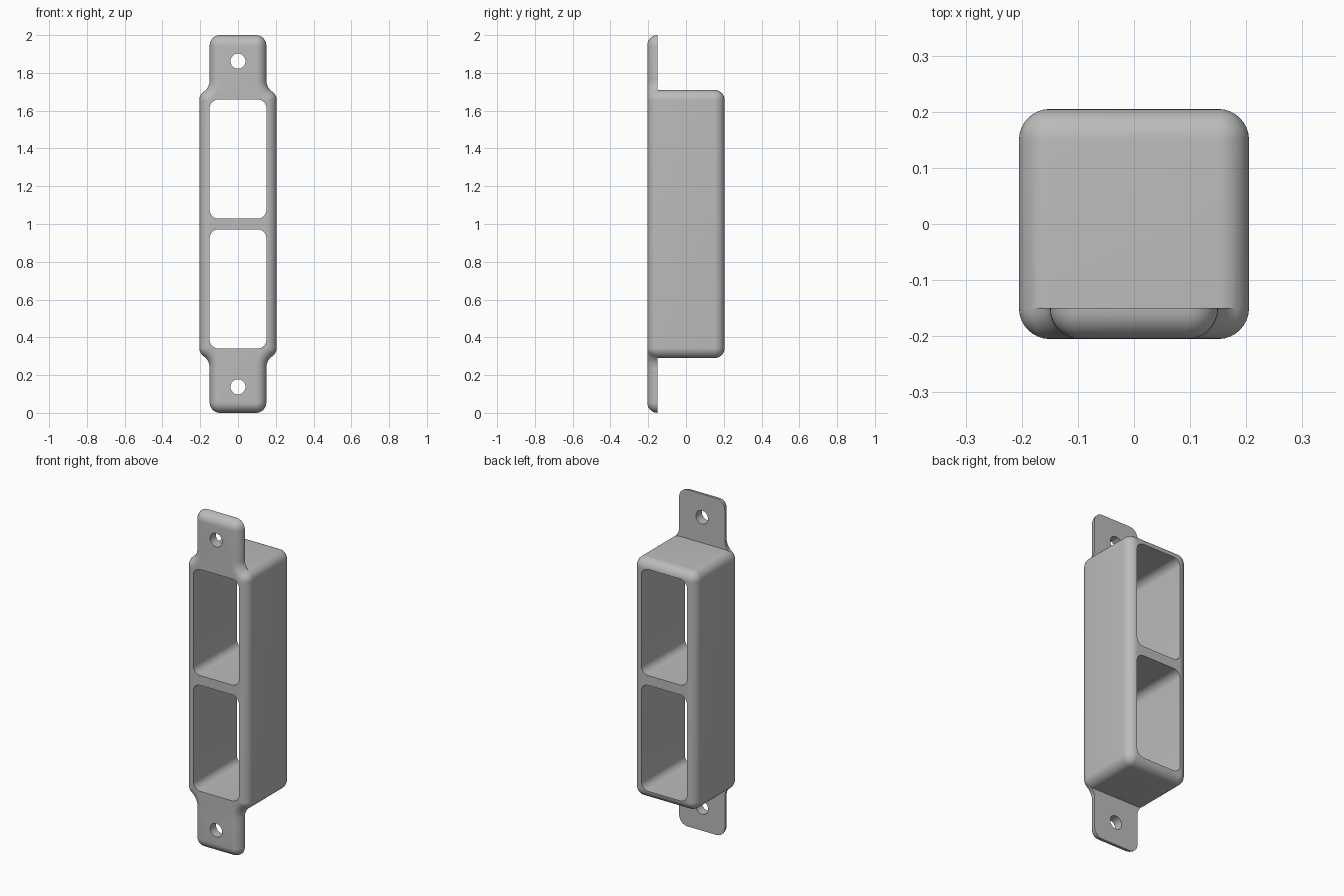
import bpy, bmesh, math
from math import cos, sin, pi

if "Cube" in bpy.data.objects:
    bpy.data.objects.remove(bpy.data.objects["Cube"])

HALF, TAB, R, COVE = 0.205, 0.15, 0.055, 0.075   # half widths and radii
BODY_TOP, MID = 1.71, 1.0
PLATE_BACK = -HALF + R
STEPS = 8

grey = bpy.data.materials.new("plain grey")
grey.use_nodes = True
COLOR = (0.5, 0.5, 0.5, 1)
grey.diffuse_color = COLOR
grey.node_tree.nodes["Principled BSDF"].inputs["Base Color"].default_value = COLOR


def arc(cx, cz, r, start, end, steps=STEPS, flip=1):
    """Points on an arc as (x, z, outward normal x, outward normal z)."""
    out = []
    for i in range(steps + 1):
        t = start + (end - start) * i / steps
        out.append((cx + r * cos(t), cz + r * sin(t), flip * cos(t), flip * sin(t)))
    return out


def mirrored(quarter, mid=MID):
    """Complete an upper right quarter outline on all four sides."""
    half = quarter + [(x, 2 * mid - z, nx, -nz) for x, z, nx, nz in reversed(quarter)]
    return half + [(-x, z, -nx, nz) for x, z, nx, nz in reversed(half)]


def loft(name, outline, layers):
    """Solid through copies of the outline, each a (y, inset) pair."""
    bm = bmesh.new()
    rings = [[bm.verts.new((x - nx * d, y, z - nz * d)) for x, z, nx, nz in outline]
             for y, d in layers]
    n = len(outline)
    for a, b in zip(rings, rings[1:]):
        for i in range(n):
            bm.faces.new((a[i], a[(i + 1) % n], b[(i + 1) % n], b[i]))
    bm.faces.new(rings[0])
    bm.faces.new(rings[-1])
    bmesh.ops.remove_doubles(bm, verts=bm.verts, dist=1e-5)
    bmesh.ops.recalc_face_normals(bm, faces=bm.faces)
    mesh = bpy.data.meshes.new(name)
    bm.to_mesh(mesh)
    bm.free()
    mesh.materials.append(grey)
    ob = bpy.data.objects.new(name, mesh)
    bpy.context.collection.objects.link(ob)
    return ob


def combine(target, other, operation):
    mod = target.modifiers.new(operation.lower(), "BOOLEAN")
    mod.operation, mod.object, mod.solver = operation, other, "EXACT"
    bpy.context.view_layer.objects.active = target
    bpy.ops.object.modifier_apply(modifier=mod.name)
    bpy.data.objects.remove(other)


def rounding(y, direction):
    """Layers of a quarter-round edge, from the full outline to the flat face."""
    angles = [i * pi / 2 / STEPS for i in range(STEPS + 1)]
    return [(y + direction * R * sin(a), R * (1 - cos(a))) for a in angles]


# Front plate: tab corner, cove into the shoulder, shoulder corner
px, pz = HALF - R, BODY_TOP - R
cz = pz + math.sqrt((COVE + R) ** 2 - COVE ** 2)
join = math.atan2(cz - pz, COVE)
shoulder = arc(px, pz, R, join, 0)
tab = arc(TAB - R, 2 - R, R, pi / 2, 0)
cove = arc(TAB + COVE, cz, COVE, pi, pi + join, flip=-1)
housing = loft("socket_housing", mirrored(tab + cove + shoulder[1:]),
               rounding(PLATE_BACK, -1))

# Deep box behind the plate, rounded at the back
box_quarter = arc(px, pz, R, pi / 2, join, 5) + shoulder[1:]
box = loft("box", mirrored(box_quarter),
           [(PLATE_BACK, 0)] + rounding(HALF - R, 1))
combine(housing, box, "UNION")

# Two windows straight through and a screw hole in each tab
for side in (-1, 1):
    zc = MID + side * 0.344
    corner = arc(0.15 - 0.045, zc + 0.315 - 0.045, 0.045, pi / 2, 0)
    combine(housing, loft("window_cutter", mirrored(corner, zc), [(-1, 0), (1, 0)]),
            "DIFFERENCE")
    hole = arc(0, MID + side * 0.862, 0.04, 0, 2 * pi, 32)[:-1]
    combine(housing, loft("hole_cutter", hole, [(-1, 0), (0, 0)]), "DIFFERENCE")

bpy.ops.object.select_all(action="DESELECT")
housing.select_set(True)
bpy.context.view_layer.objects.active = housing
bpy.ops.object.shade_smooth_by_angle(angle=math.radians(35))
